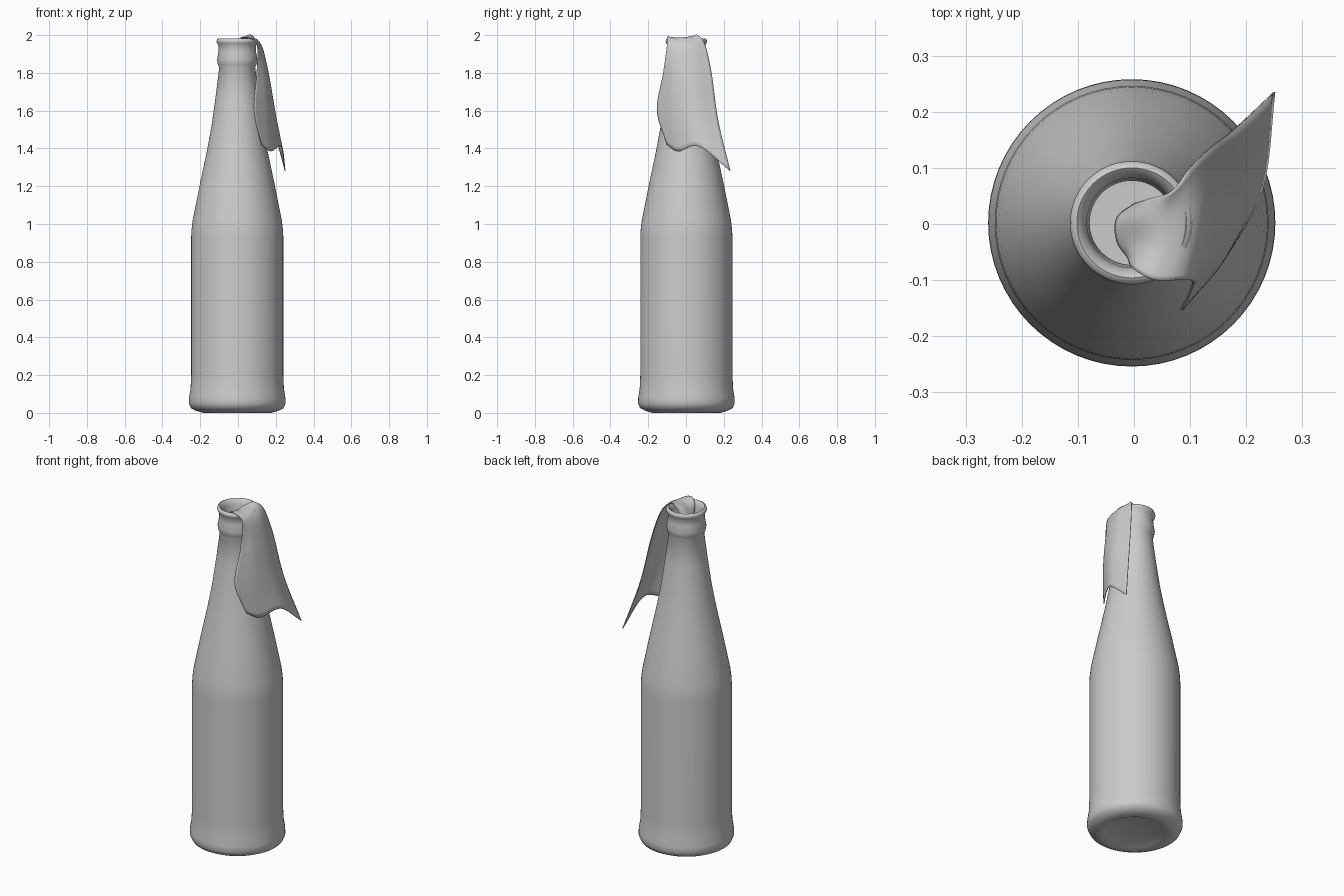
import bpy
import bmesh
import math
from mathutils import Vector

default_cube = bpy.data.objects.get("Cube")
if default_cube:
    bpy.data.objects.remove(default_cube, do_unlink=True)


def make_material(name, color):
    material = bpy.data.materials.new(name)
    material.use_nodes = True
    material.diffuse_color = color
    material.node_tree.nodes["Principled BSDF"].inputs["Base Color"].default_value = color
    return material


def finish(bm, name, material, angle):
    mesh = bpy.data.meshes.new(name)
    bmesh.ops.recalc_face_normals(bm, faces=bm.faces)
    bm.to_mesh(mesh)
    bm.free()
    mesh.materials.append(material)
    obj = bpy.data.objects.new(name, mesh)
    bpy.context.collection.objects.link(obj)
    bpy.ops.object.select_all(action="DESELECT")
    obj.select_set(True)
    bpy.context.view_layer.objects.active = obj
    bpy.ops.object.shade_smooth_by_angle(angle=math.radians(angle))
    return obj


def lathe(profile, segments, center):
    """Spin (radius, height) points round a vertical axis; ends on the axis close."""
    bm = bmesh.new()
    verts = [bm.verts.new((center[0] + r, center[1], z)) for r, z in profile]
    edges = [bm.edges.new(pair) for pair in zip(verts, verts[1:])]
    bmesh.ops.spin(bm, geom=verts + edges, cent=(*center, 0), axis=(0, 0, 1),
                   angle=math.tau, steps=segments, use_merge=True)
    bmesh.ops.remove_doubles(bm, verts=bm.verts, dist=0.0001)
    return bm


def smooth_path(points, steps):
    """Catmull-Rom path through all the points."""
    first = points[0] * 2 - points[1]
    last = points[-1] * 2 - points[-2]
    padded = [first, *points, last]
    path = []
    for a, b, c, d in zip(padded, padded[1:], padded[2:], padded[3:]):
        for i in range(steps):
            t = i / steps
            path.append(b + (c - a) * t / 2
                        + (a * 2 - b * 5 + c * 4 - d) * t * t / 2
                        + (b * 3 - a - c * 3 + d) * t ** 3 / 2)
    return path + [points[-1]]


grey = make_material("plain grey", (0.6, 0.6, 0.6, 1))

# Bottle: outer wall from the base up, over the lip and down the inside
outer = [(0, 0.015), (0.16, 0.01), (0.18, 0), (0.215, 0.01), (0.245, 0.025),
         (0.256, 0.05), (0.255, 0.08), (0.247, 0.13), (0.244, 0.2), (0.244, 0.93),
         (0.242, 0.97), (0.236, 1.02), (0.2, 1.2), (0.162, 1.38), (0.136, 1.52),
         (0.115, 1.67), (0.095, 1.83)]
mouth = [(0.103, 1.845), (0.107, 1.87), (0.1, 1.91), (0.098, 1.945), (0.107, 1.957),
         (0.11, 1.967), (0.107, 1.978), (0.098, 1.982), (0.089, 1.975), (0.08, 1.95)]
inner = [(r - 0.02, z) for r, z in reversed(outer[9:])] + [(0.22, 0.06), (0, 0.05)]
finish(lathe(outer + mouth + inner, 64, (-0.004, 0.002)), "bottle", grey, 60)

# Cloth: four lengthwise folds, each from inside the mouth to the hem
folds = [
    [(-0.01, -0.06, 1.9), (0, -0.08, 1.97), (0.04, -0.1, 1.99), (0.1, -0.1, 1.95),
     (0.1, -0.12, 1.8), (0.085, -0.153, 1.6), (0.125, -0.1, 1.42)],
    [(-0.03, -0.03, 1.9), (0.01, -0.035, 1.965), (0.06, -0.04, 1.985), (0.115, -0.04, 1.95),
     (0.145, -0.055, 1.8), (0.16, -0.06, 1.6), (0.175, -0.04, 1.385)],
    [(-0.03, 0.01, 1.9), (0.01, 0.01, 1.97), (0.06, 0.02, 1.99), (0.12, 0.03, 1.95),
     (0.16, 0.04, 1.8), (0.195, 0.05, 1.6), (0.23, 0.07, 1.41)],
    [(0, 0.035, 1.9), (0.03, 0.045, 1.98), (0.07, 0.06, 2), (0.1, 0.1, 1.95),
     (0.135, 0.135, 1.8), (0.18, 0.17, 1.55), (0.25, 0.235, 1.28)],
]
rails = [smooth_path([Vector(p) for p in fold], 8) for fold in folds]
rows = [smooth_path(list(row), 7) for row in zip(*rails)]
bm = bmesh.new()
grid = [[bm.verts.new(p) for p in row] for row in rows]
for upper, lower in zip(grid, grid[1:]):
    for i in range(len(upper) - 1):
        bm.faces.new((upper[i], lower[i], lower[i + 1], upper[i + 1]))
cloth = finish(bm, "cloth", grey, 80)
thickness = cloth.modifiers.new("thickness", "SOLIDIFY")
thickness.thickness = 0.004
thickness.offset = 0
